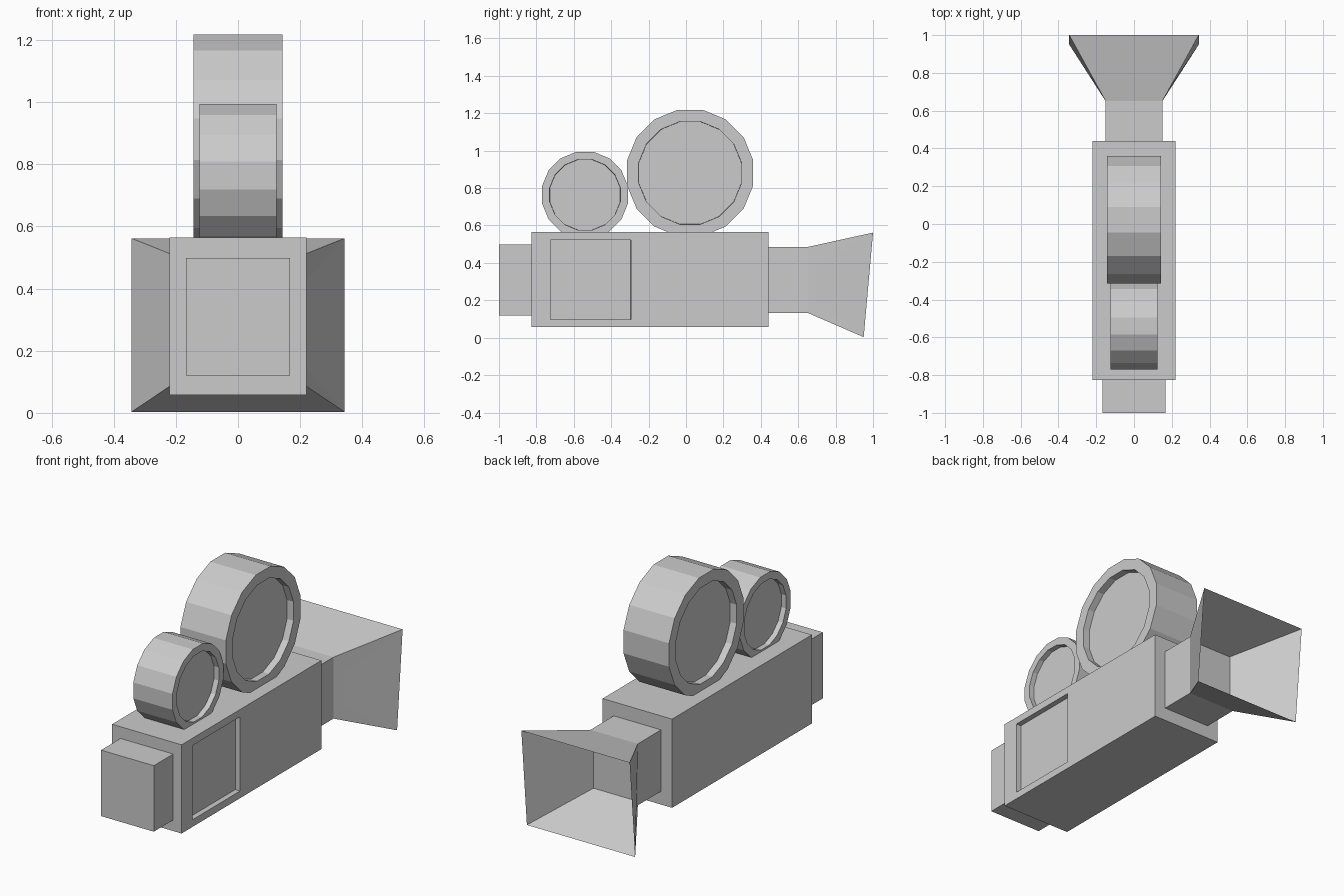
import bpy, bmesh
from math import pi, cos
from mathutils import Matrix, Vector

if "Cube" in bpy.data.objects:
    bpy.data.objects.remove(bpy.data.objects["Cube"])


def finish(bm, name):
    bmesh.ops.recalc_face_normals(bm, faces=bm.faces)
    mesh = bpy.data.meshes.new(name)
    bm.to_mesh(mesh)
    bm.free()
    obj = bpy.data.objects.new(name, mesh)
    bpy.context.collection.objects.link(obj)
    return obj


def box_mesh(half_x, y0, y1, z0, z1):
    bm = bmesh.new()
    size = Matrix.Diagonal((2 * half_x, y1 - y0, z1 - z0, 1))
    place = Matrix.Translation((0, (y0 + y1) / 2, (z0 + z1) / 2))
    bmesh.ops.create_cube(bm, size=1, matrix=place @ size)
    return bm


def film_reel(name, y, z, apothem, half_x, rim, depth, sides=16):
    # Flat-topped drum with both end faces sunk inside a rim
    bm = bmesh.new()
    radius = apothem / cos(pi / sides)
    turn = Matrix.Rotation(pi / 2, 4, 'Y') @ Matrix.Rotation(pi / sides, 4, 'Z')
    bmesh.ops.create_cone(bm, cap_ends=True, segments=sides, radius1=radius,
                          radius2=radius, depth=2 * half_x,
                          matrix=Matrix.Translation((0, y, z)) @ turn)
    bm.normal_update()
    caps = [f for f in bm.faces if abs(f.normal.x) > 0.9]
    for cap in caps:
        inward = -cap.normal.copy()
        bmesh.ops.inset_individual(bm, faces=[cap], thickness=rim)
        # duplicate the inner loop so the recess wall is straight
        bmesh.ops.inset_individual(bm, faces=[cap], thickness=0.001)
        bmesh.ops.translate(bm, verts=cap.verts, vec=inward * depth)
    return finish(bm, name)


# Camera body with a recessed door on the right side
bm = box_mesh(0.22, -0.825, 0.44, 0.057, 0.565)
bm.normal_update()
door = next(f for f in bm.faces if f.normal.x > 0.9)
bmesh.ops.inset_individual(bm, faces=[door], thickness=0.05)
for v in door.verts:
    v.co.y = -0.725 if v.co.y < -0.2 else -0.295
    v.co.z = 0.098 if v.co.z < 0.3 else 0.523
bmesh.ops.inset_individual(bm, faces=[door], thickness=0.001)
bmesh.ops.translate(bm, verts=door.verts, vec=Vector((-0.03, 0, 0)))
finish(bm, "camera_body")

# Eyepiece block at the front end
finish(box_mesh(0.167, -1.0, -0.82, 0.12, 0.498), "eyepiece")

# Film reels
film_reel("large_reel", 0.022, 0.881, 0.3375, 0.144, 0.064, 0.04)
film_reel("small_reel", -0.54, 0.764, 0.23, 0.124, 0.042, 0.03)

# Lens barrel flaring into a hollow hood: (half x, bottom y, top y, bottom z, top z)
sections = [(0.15, 0.43, 0.43, 0.133, 0.485),
            (0.15, 0.65, 0.65, 0.133, 0.485),
            (0.343, 0.95, 1.0, 0.003, 0.562),
            (0.138, 0.64, 0.64, 0.15, 0.47)]
bm = bmesh.new()
rings = [[bm.verts.new(c) for c in ((-x, yb, zb), (x, yb, zb), (x, yt, zt), (-x, yt, zt))]
         for x, yb, yt, zb, zt in sections]
for a, b in zip(rings, rings[1:]):
    for i in range(4):
        j = (i + 1) % 4
        bm.faces.new((a[i], a[j], b[j], b[i]))
bm.faces.new(rings[0])
bm.faces.new(rings[-1])
finish(bm, "lens_hood")
